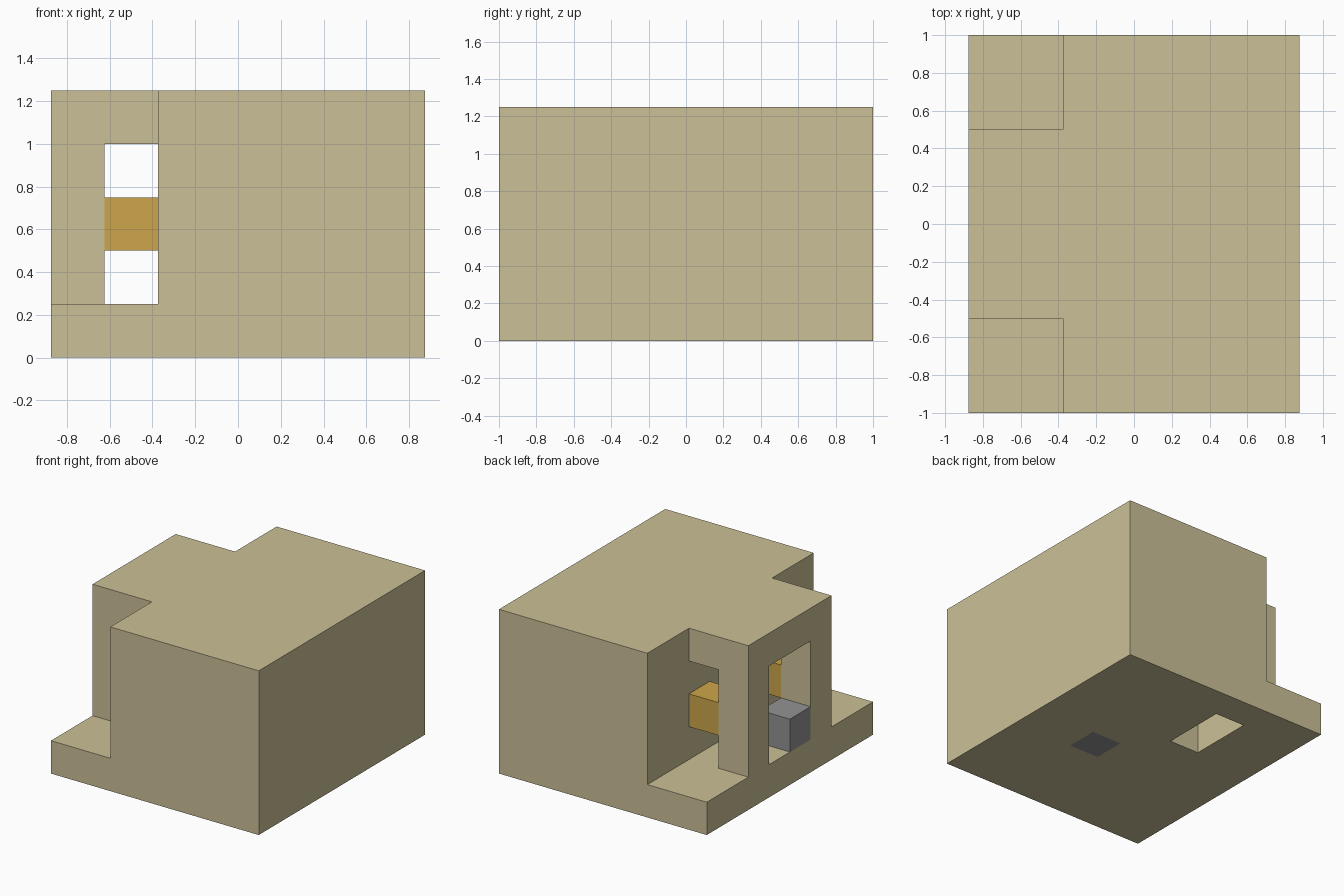
import bpy
import bmesh

U = 0.25  # block size

default = bpy.data.objects.get("Cube")
if default:
    bpy.data.objects.remove(default, do_unlink=True)


def material(name, rgb):
    mat = bpy.data.materials.new(name)
    mat.use_nodes = True
    color = (*rgb, 1.0)
    mat.diffuse_color = color
    mat.node_tree.nodes["Principled BSDF"].inputs["Base Color"].default_value = color
    return mat


sand = material("sand", (0.60, 0.53, 0.31))
ochre = material("ochre", (0.61, 0.38, 0.07))
grey = material("grey", (0.29, 0.29, 0.295))


def finish(name, bm, mat):
    bmesh.ops.recalc_face_normals(bm, faces=bm.faces)
    mesh = bpy.data.meshes.new(name)
    bm.to_mesh(mesh)
    bm.free()
    obj = bpy.data.objects.new(name, mesh)
    bpy.context.scene.collection.objects.link(obj)
    if mat:
        mesh.materials.append(mat)
    return obj


def box(name, x, y, z, mat):
    """Box between (low, high) pairs on each axis."""
    bm = bmesh.new()
    bmesh.ops.create_cube(bm, size=1)
    for v in bm.verts:
        for i, (low, high) in enumerate((x, y, z)):
            v.co[i] = high if v.co[i] > 0 else low
    return finish(name, bm, mat)


left, step, right = -3.5 * U, -1.5 * U, 3.5 * U
inner = left + U
top = 5 * U

# Main block and ledge: stepped profile extruded from front to back
bm = bmesh.new()
profile = [(left, 0), (right, 0), (right, top), (step, top), (step, U), (left, U)]
face = bm.faces.new([bm.verts.new((x, -1, z)) for x, z in profile])
extruded = bmesh.ops.extrude_face_region(bm, geom=[face])["geom"]
bmesh.ops.translate(bm, vec=(0, 2, 0),
                    verts=[g for g in extruded if isinstance(g, bmesh.types.BMVert)])
body = finish("main_body", bm, sand)

# Openings in the underside: a recess and a socket for the grey block
depth = 0.245
for name, x, y in (("recess_cutter", (step, step + U), (U, 3 * U)),
                   ("socket_cutter", (U / 2, U * 1.5), (-U, 0))):
    cutter = box(name, x, y, (-0.1, depth), None)
    cutter.hide_render = True
    cutter.hide_set(True)
    cut = body.modifiers.new(name, "BOOLEAN")
    cut.operation = "DIFFERENCE"
    cut.solver = "EXACT"
    cut.object = cutter
box("floor_block", (U / 2, U * 1.5), (-U, 0), (0, depth), grey)

# Porch: roof, two posts, and a crossbar behind each post
box("porch_roof", (left, step), (-2 * U, 2 * U), (4 * U, top), sand)
for side, y in (("front", (-2 * U, -U)), ("back", (U, 2 * U))):
    box(side + "_post", (left, inner), y, (U, 4 * U), sand)
    box(side + "_crossbar", (inner, step), y, (2 * U, 3 * U), ochre)

# Grey block standing in the window
box("window_block", (left, inner), (-U, 0), (U, 2 * U), grey)
